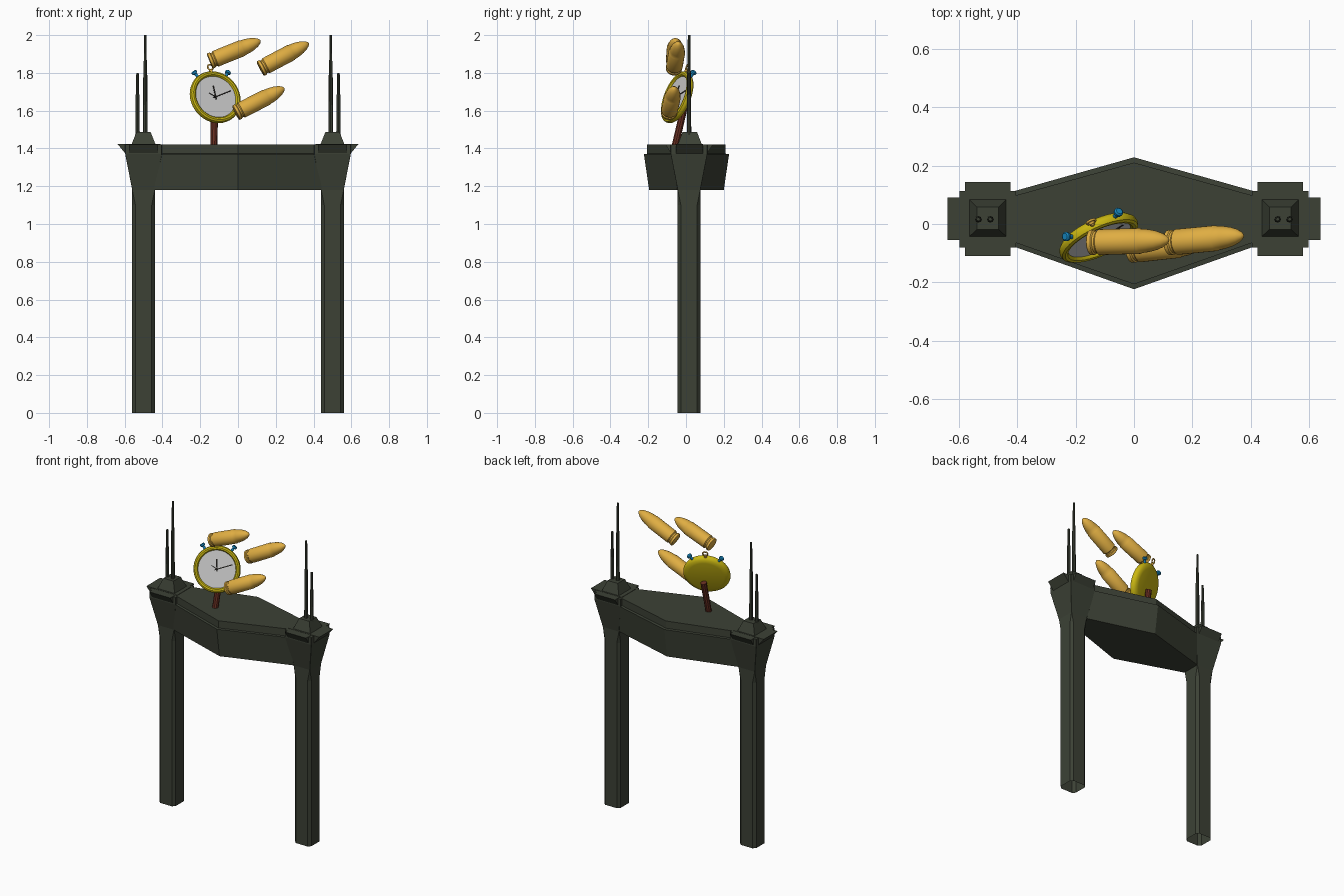
import bpy, bmesh, math
from mathutils import Matrix, Vector

if "Cube" in bpy.data.objects:
    bpy.data.objects.remove(bpy.data.objects["Cube"])


def material(name, rgb):
    m = bpy.data.materials.new(name)
    m.diffuse_color = (*rgb, 1)
    m.use_nodes = True
    m.node_tree.nodes["Principled BSDF"].inputs["Base Color"].default_value = m.diffuse_color
    return m


DARK = material("dark_green_stone", (0.045, 0.053, 0.036))
GOLD = material("brass", (0.74, 0.42, 0.055))
YELLOW = material("yellow_case", (0.60, 0.48, 0.006))
GREY = material("dial_grey", (0.60, 0.60, 0.60))
BLUE = material("blue_knob", (0.008, 0.24, 0.52))
BROWN = material("brown_wood", (0.14, 0.028, 0.016))
BLACK = material("hand_black", (0.012, 0.011, 0.01))


def finish(name, bm, mat, smooth=None):
    bmesh.ops.remove_doubles(bm, verts=bm.verts, dist=1e-5)
    bmesh.ops.recalc_face_normals(bm, faces=bm.faces)
    me = bpy.data.meshes.new(name)
    bm.to_mesh(me)
    bm.free()
    me.materials.append(mat)
    ob = bpy.data.objects.new(name, me)
    bpy.context.collection.objects.link(ob)
    if smooth:
        bpy.ops.object.select_all(action='DESELECT')
        ob.select_set(True)
        bpy.context.view_layer.objects.active = ob
        bpy.ops.object.shade_smooth_by_angle(angle=math.radians(smooth))
    return ob


def loft(name, rings, mat, bottom=True, smooth=None, top=True):
    """Skin a list of equally long point rings."""
    bm = bmesh.new()
    vs = [[bm.verts.new(p) for p in r] for r in rings]
    n = len(rings[0])
    for a, b in zip(vs, vs[1:]):
        for i in range(n):
            j = (i + 1) % n
            bm.faces.new((a[i], a[j], b[j], b[i]))
    if bottom:
        bm.faces.new(vs[0][::-1])
    if top:
        bm.faces.new(vs[-1])
    return finish(name, bm, mat, smooth)


def lathe(name, profile, matrix, mat, sides=32, smooth=35, caps=True):
    """Turn a (radius, height) profile around the local z of matrix."""
    rings = [[matrix @ Vector((r * math.cos(2 * math.pi * i / sides),
                               r * math.sin(2 * math.pi * i / sides), z))
              for i in range(sides)] for r, z in profile]
    return loft(name, rings, mat, caps, smooth, caps)


def along(a, b):
    """Matrix at a with z pointing to b."""
    a, b = Vector(a), Vector(b)
    return Matrix.Translation(a) @ (b - a).to_track_quat('Z', 'Y').to_matrix().to_4x4()


def square(cx, cy, h, c, z):
    """Square with chamfered corners."""
    k = h - c
    pts = [(h, -k), (h, k), (k, h), (-k, h), (-h, k), (-h, -k), (-k, -h), (k, -h)]
    return [(cx + x, cy + y, z) for x, y in pts]


def quad(x0, x1, y0, y1, z):
    return [(x0, y0, z), (x1, y0, z), (x1, y1, z), (x0, y1, z)]


# pillars, flared capitals, caps and spires
PX, PY = 0.5, 0.016
for s, side in ((-1, "left"), (1, "right")):
    cx = s * PX
    loft(side + "_pillar",
         [square(cx, PY, h, c, z) for z, h, c in
          ((0, .06, .017), (1.1, .06, .017), (1.18, .06, .0008),
           (1.37, .097, .0008), (1.42, .097, .0008))], DARK, bottom=False)
    # flanges around the capital
    loft(side + "_cross_flange",
         [quad(cx - .077, cx + .077, PY - .09, PY + .09, 1.365),
          quad(cx - .077, cx + .077, PY - .125, PY + .127, 1.421)], DARK)
    loft(side + "_outer_flange",
         [quad(cx - .09, cx + .09, PY - .07, PY + .075, 1.365),
          quad(cx - .09 - .047 * (s < 0), cx + .09 + .047 * (s > 0),
               PY - .07, PY + .075, 1.4225)], DARK)
    loft(side + "_spire_base",
         [quad(cx - .064, cx + .064, PY - .06, PY + .068, 1.42),
          quad(cx - .037, cx + .037, PY - .034, PY + .042, 1.488)], DARK)
    for x, top, tag in ((.491, 2.0, "tall"), (.532, 1.8, "short")):
        mid = 1.48 + .62 * (top - 1.48)
        lathe(f"{side}_{tag}_spire",
              [(.012, 1.47), (.0105, mid), (.0085, mid + .01), (.0065, top)],
              Matrix.Translation((s * x, PY, 0)), DARK, 8, None)

# diamond-shaped beam and deck
def hexagon(y0, y1, e0, e1, z, x=.425):
    return [(-x, e0, z), (0, y0, z), (x, e0, z), (x, e1, z), (0, y1, z), (-x, e1, z)]


loft("beam_deck",
     [hexagon(-.195, .2, -.046, .074, 1.18, .443),
      hexagon(-.223, .228, -.072, .108, 1.37),
      hexagon(-.206, .21, -.057, .092, 1.372),
      hexagon(-.206, .21, -.057, .092, 1.42)], DARK)

# pocket clock, turned and leaning back
yaw, tilt = math.radians(25), math.radians(20)
n = Vector((math.sin(yaw) * math.cos(tilt), -math.cos(yaw) * math.cos(tilt), math.sin(tilt)))
r = Vector((math.cos(yaw), math.sin(yaw), 0))
u = n.cross(r)
C = Vector((-.122, -.045, 1.67))
CM = Matrix.Translation(C) @ Matrix((r, u, n)).transposed().to_4x4()
lathe("clock_case",
      [(.0005, -.024), (.11, -.024), (.132, -.018), (.143, -.006), (.145, .004),
       (.141, .016), (.132, .021), (.122, .019), (.116, .012), (.115, .004), (.0005, .004)],
      CM, YELLOW, 40)
lathe("clock_dial", [(.1165, .003), (.1165, .009)], CM, GREY, 40)
lathe("hand_hub", [(.007, .008), (.007, .014)], CM, BLACK, 12)
for name, deg, back, length, w in (("minute_hand", 70, .015, .1, .003),
                                   ("hour_hand", -4, .015, .062, .0035),
                                   ("small_hand", -58, 0, .04, .002)):
    M = CM @ Matrix.Rotation(-math.radians(deg), 4, 'Z')
    loft(name, [[M @ Vector(p) for p in quad(-w, w, -back, length, z)]
                for z in (.0095, .012)], BLACK)

# knobs and hanging ring on the clock
for deg, tag in ((-35, "left"), (35, "right")):
    a = math.radians(deg)
    d = u * math.cos(a) + r * math.sin(a)
    lathe(tag + "_knob", [(.008, 0), (.008, .02), (.015, .023), (.016, .033), (.011, .038)],
          along(C + d * .142, C + d * .2), BLUE, 16)
lathe("ring_stem", [(.009, 0), (.009, .014)], along(C + u * .142, C + u * .2), GOLD, 16)
RM = CM @ Matrix.Translation((0, .17, 0))
tube = [(.015 + .0045 * math.cos(t * math.pi / 4), .0045 * math.sin(t * math.pi / 4))
        for t in range(9)]
lathe("hanging_ring", tube, RM, GOLD, 20, 60, caps=False)

# wooden support rod
rod0, rod1 = Vector((-.128, -.058, 1.41)), Vector((-.124, -.008, 1.625))
lathe("support_rod", [(.019, 0), (.019, (rod1 - rod0).length)], along(rod0, rod1), BROWN, 10)

# three flying cartridges
SHELL = [(.0005, 0), (.039, 0), (.043, .003), (.043, .016), (.038, .02), (.038, .028),
         (.044, .034), (.044, .185), (.0415, .188), (.039, .215), (.033, .243),
         (.024, .267), (.013, .284), (.005, .29), (.0005, .291)]
for i, (a, b) in enumerate((((-.150, -.063, 1.862), (.117, -.055, 1.970)),
                            ((.118, -.064, 1.822), (.370, -.040, 1.955)),
                            ((-.012, -.090, 1.588), (.243, -.062, 1.718)))):
    lathe(f"cartridge_{i + 1}", SHELL, along(a, b), GOLD, 28, 40)
